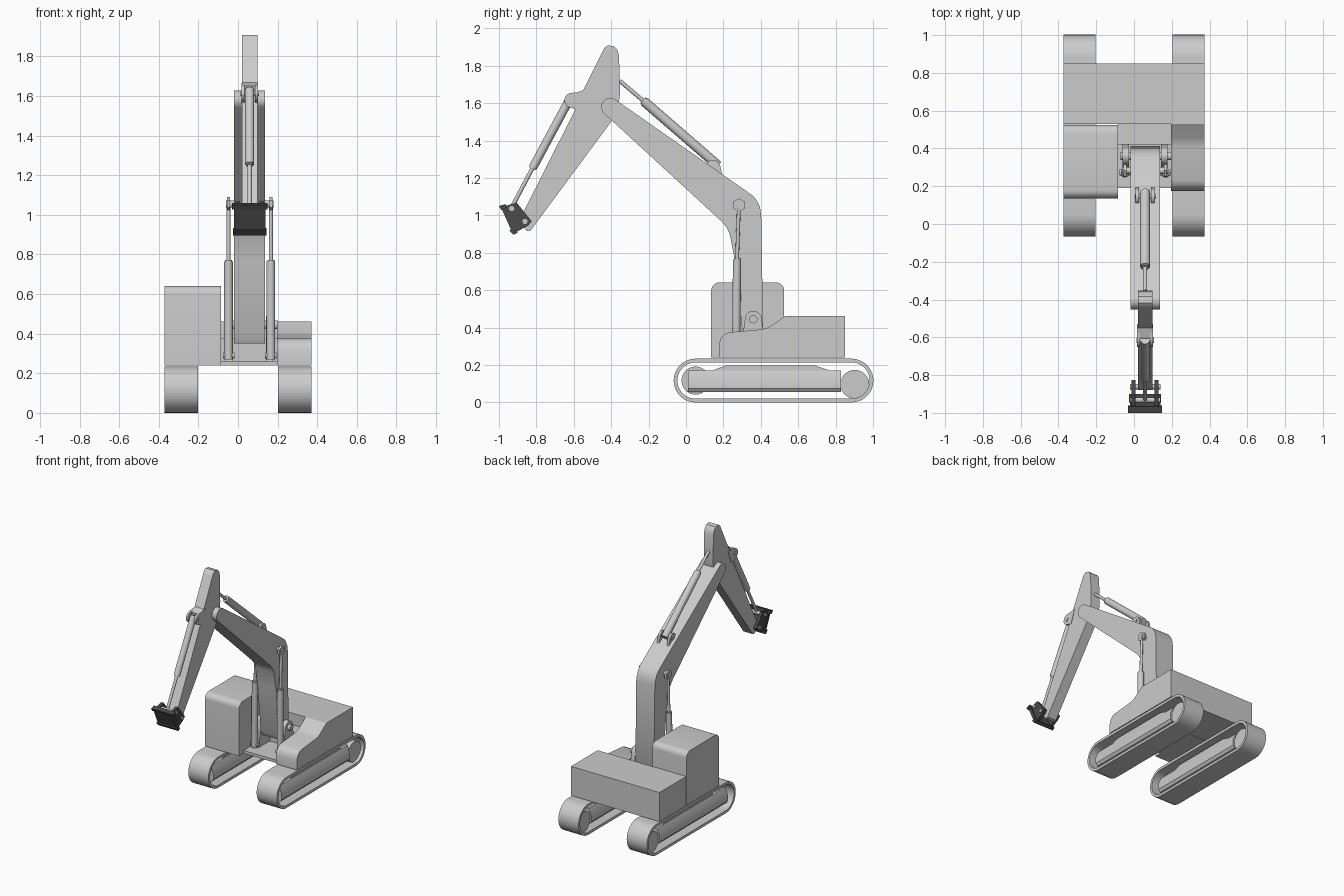
import bpy, bmesh, math
from mathutils import Vector

if "Cube" in bpy.data.objects:
    bpy.data.objects.remove(bpy.data.objects["Cube"])

CX = 0.059  # centre plane of the digging arm


def finish(name, bm, mat=None):
    bmesh.ops.recalc_face_normals(bm, faces=bm.faces)
    me = bpy.data.meshes.new(name)
    bm.to_mesh(me)
    bm.free()
    ob = bpy.data.objects.new(name, me)
    bpy.context.collection.objects.link(ob)
    if mat:
        me.materials.append(mat)
    bpy.ops.object.select_all(action='DESELECT')
    ob.select_set(True)
    bpy.context.view_layer.objects.active = ob
    bpy.ops.object.shade_smooth_by_angle(angle=math.radians(30))
    return ob


def prism(name, pts, lo, hi, axis='x', mat=None):
    """Extrude a (y,z) profile along x, or an (x,z) profile along y."""
    bm = bmesh.new()
    put = (lambda p, t: (t, p[0], p[1])) if axis == 'x' else (lambda p, t: (p[0], t, p[1]))
    a = [bm.verts.new(put(p, lo)) for p in pts]
    b = [bm.verts.new(put(p, hi)) for p in pts]
    bm.faces.new(a)
    bm.faces.new(b)
    for i in range(len(pts)):
        j = (i + 1) % len(pts)
        bm.faces.new((a[i], a[j], b[j], b[i]))
    return finish(name, bm, mat)


def box(name, x0, x1, y0, y1, z0, z1, mat=None):
    return prism(name, [(y0, z0), (y1, z0), (y1, z1), (y0, z1)], x0, x1, mat=mat)


def rod(name, a, b, r, seg=20, mat=None):
    a, b = Vector(a), Vector(b)
    bm = bmesh.new()
    bmesh.ops.create_cone(bm, cap_ends=True, segments=seg, radius1=r, radius2=r, depth=(b - a).length)
    rot = (b - a).to_track_quat('Z', 'Y').to_matrix().to_4x4()
    rot.translation = (a + b) / 2
    bm.transform(rot)
    return finish(name, bm, mat)


def arc(cy, cz, r, a0, a1, n=10):
    return [(cy + r * math.cos(math.radians(a0 + (a1 - a0) * i / n)),
             cz + r * math.sin(math.radians(a0 + (a1 - a0) * i / n))) for i in range(n + 1)]


def ring(name, outer, inner, x0, x1):
    bm = bmesh.new()
    loops = [[bm.verts.new((x, *p)) for p in prof]
             for prof, x in ((outer, x0), (outer, x1), (inner, x1), (inner, x0))]
    n = len(outer)
    for k in range(4):
        p, q = loops[k], loops[(k + 1) % 4]
        for i in range(n):
            j = (i + 1) % n
            bm.faces.new((p[i], p[j], q[j], q[i]))
    return finish(name, bm)


def ram(name, x, base, mid, tip, r, rr):
    """Hydraulic cylinder: barrel, end collar and thin piston rod."""
    base, mid, tip = (Vector((x, *p)) for p in (base, mid, tip))
    rod(name + "_barrel", base, mid, r)
    d = (mid - base).normalized()
    rod(name + "_collar", mid - d * 0.012, mid + d * 0.008, r * 0.8)
    rod(name + "_piston", mid, tip, rr, 14)


dark = bpy.data.materials.new("dark_steel")
dark.diffuse_color = (0.07, 0.07, 0.07, 1)
dark.use_nodes = True
dark.node_tree.nodes["Principled BSDF"].inputs["Base Color"].default_value = dark.diffuse_color

# Crawler tracks
def stadium(r):
    return arc(0.051, 0.117, r, 90, 270, 18) + arc(0.885, 0.117, r, -90, 90, 18)

for side, s in (("left", -1), ("right", 1)):
    x0, x1 = sorted((s * 0.203, s * 0.372))
    m, h = (x0 + x1) / 2, (x1 - x0) / 2
    ring(side + "_track_belt", stadium(0.117), stadium(0.097), x0, x1)
    w = h - 0.012
    prism(side + "_track_frame", [(m - w * 0.8, 0.055), (m + w * 0.8, 0.055), (m + w, 0.075), (m + w, 0.12),
                                  (m + w * 0.7, 0.172), (m - w * 0.7, 0.172), (m - w, 0.12), (m - w, 0.075)],
          0.01, 0.83, 'y')
    prism(side + "_track_guide", [(0.14, 0.17), (0.77, 0.17), (0.69, 0.197), (0.21, 0.197)], m - 0.045, m + 0.045)
    rod(side + "_drive_sprocket", (m - 0.06, 0.903, 0.097), (m + 0.06, 0.903, 0.097), 0.077, 28)
    rod(side + "_idler_wheel", (m - 0.035, 0.051, 0.117), (m + 0.035, 0.051, 0.117), 0.075, 28)

# Upper body
box("counterweight", -0.372, 0.372, 0.53, 0.85, 0.24, 0.462)
prism("side_housing", [(0.176, 0.24), (0.53, 0.24), (0.53, 0.462), (0.455, 0.41), (0.43, 0.397), (0.40, 0.39),
                       (0.23, 0.375), (0.205, 0.365), (0.185, 0.342), (0.176, 0.31)], 0.197, 0.372)
prism("cab", [(0.135, 0.24), (0.525, 0.24)] + arc(0.48, 0.597, 0.045, 0, 90, 6)
      + arc(0.18, 0.597, 0.045, 90, 180, 6), -0.372, -0.085)
box("deck_floor", -0.085, 0.197, 0.19, 0.53, 0.24, 0.262)
box("deck_step", -0.085, 0.197, 0.42, 0.53, 0.26, 0.375)

# Boom foot brackets
for i, x in enumerate((-0.062, 0.142)):
    prism(f"foot_bracket_{i}", [(0.29, 0.26), (0.43, 0.26)] + arc(0.36, 0.445, 0.045, 0, 180),
          x, x + 0.035)
rod("foot_pin", (CX - 0.13, 0.36, 0.445), (CX + 0.14, 0.36, 0.445), 0.022)

# Boom
prism("boom", arc(-0.405, 1.58, 0.048, 55, 230, 10)
      + [(0.19, 0.968), (0.218, 0.935), (0.235, 0.895), (0.262, 0.755), (0.30, 0.39), (0.32, 0.35), (0.39, 0.35),
         (0.412, 0.40), (0.402, 1.005), (0.395, 1.045), (0.38, 1.078), (0.358, 1.105), (0.33, 1.125)],
      CX - 0.078, CX + 0.078)

# Boom lift cylinders and their cross pin
rod("lift_pin", (CX - 0.12, 0.283, 1.055), (CX + 0.12, 0.283, 1.055), 0.018)
for side, s in (("left", -1), ("right", 1)):
    x = CX + s * 0.107
    ram(side + "_lift", x, (0.268, 0.27), (0.273, 0.765), (0.283, 1.055), 0.022, 0.010)
    rod(side + "_lift_nut", (x - 0.008, 0.283, 1.055), (x + 0.008, 0.283, 1.055), 0.036, 6)
    rod(side + "_lift_base_pin", (x - s * 0.03, 0.272, 0.29), (x + s * 0.028, 0.272, 0.29), 0.016)

# Stick
prism("stick", [(-0.45, 1.87), (-0.437, 1.895), (-0.417, 1.909), (-0.385, 1.904), (-0.367, 1.886), (-0.358, 1.855),
                (-0.353, 1.65), (-0.365, 1.56), (-0.41, 1.487), (-0.83, 0.92), (-0.85, 0.915), (-0.866, 0.935),
                (-0.878, 1.0), (-0.59, 1.57), (-0.605, 1.65), (-0.55, 1.668)],
      CX - 0.039, CX + 0.039)

# Stick cylinder on top of the boom
ram("stick_ram", CX, (0.171, 1.267), (-0.225, 1.61), (-0.355, 1.72), 0.026, 0.011)
for i, x in enumerate((CX - 0.05, CX + 0.032)):
    prism(f"boom_lug_{i}", [(0.10, 1.26), (0.20, 1.19)] + arc(0.144, 1.257, 0.04, 0, 150),
          x, x + 0.018)
rod("boom_lug_pin", (CX - 0.055, 0.148, 1.265), (CX + 0.055, 0.148, 1.265), 0.014)

# Tool cylinder in front of the stick
ram("tool_ram", CX, (-0.615, 1.635), (-0.818, 1.257), (-0.928, 1.05), 0.023, 0.011)
for i, x in enumerate((CX - 0.042, CX + 0.026)):
    prism(f"stick_lug_{i}", [(-0.53, 1.665), (-0.57, 1.56)] + arc(-0.61, 1.615, 0.04, 240, 90), x, x + 0.016)
rod("stick_lug_pin", (CX - 0.047, -0.615, 1.615), (CX + 0.047, -0.615, 1.615), 0.014)

# Tool coupler: side plates, face plate, edge rails and pins
for i, x in enumerate((CX - 0.072, CX + 0.05)):
    prism(f"coupler_cheek_{i}", [(-0.985, 1.045), (-0.905, 1.068), (-0.825, 0.968), (-0.845, 0.945), (-0.92, 0.905)],
          x, x + 0.022, mat=dark)
prism("coupler_face", [(-0.99, 1.045), (-0.925, 0.90), (-0.905, 0.912), (-0.968, 1.053)], CX - 0.08, CX + 0.08, mat=dark)
prism("coupler_top_rail", [(-1.0, 1.05), (-0.987, 1.028), (-0.96, 1.04), (-0.965, 1.06)], CX - 0.09, CX + 0.09, mat=dark)
prism("coupler_bottom_rail", [(-0.945, 0.92), (-0.922, 0.896), (-0.90, 0.908), (-0.92, 0.935)],
      CX - 0.085, CX + 0.085, mat=dark)
for nm, y, z in (("upper", -0.932, 1.037), ("lower", -0.861, 0.968)):
    rod(f"coupler_{nm}_pin", (CX - 0.08, y, z), (CX + 0.08, y, z), 0.014)
